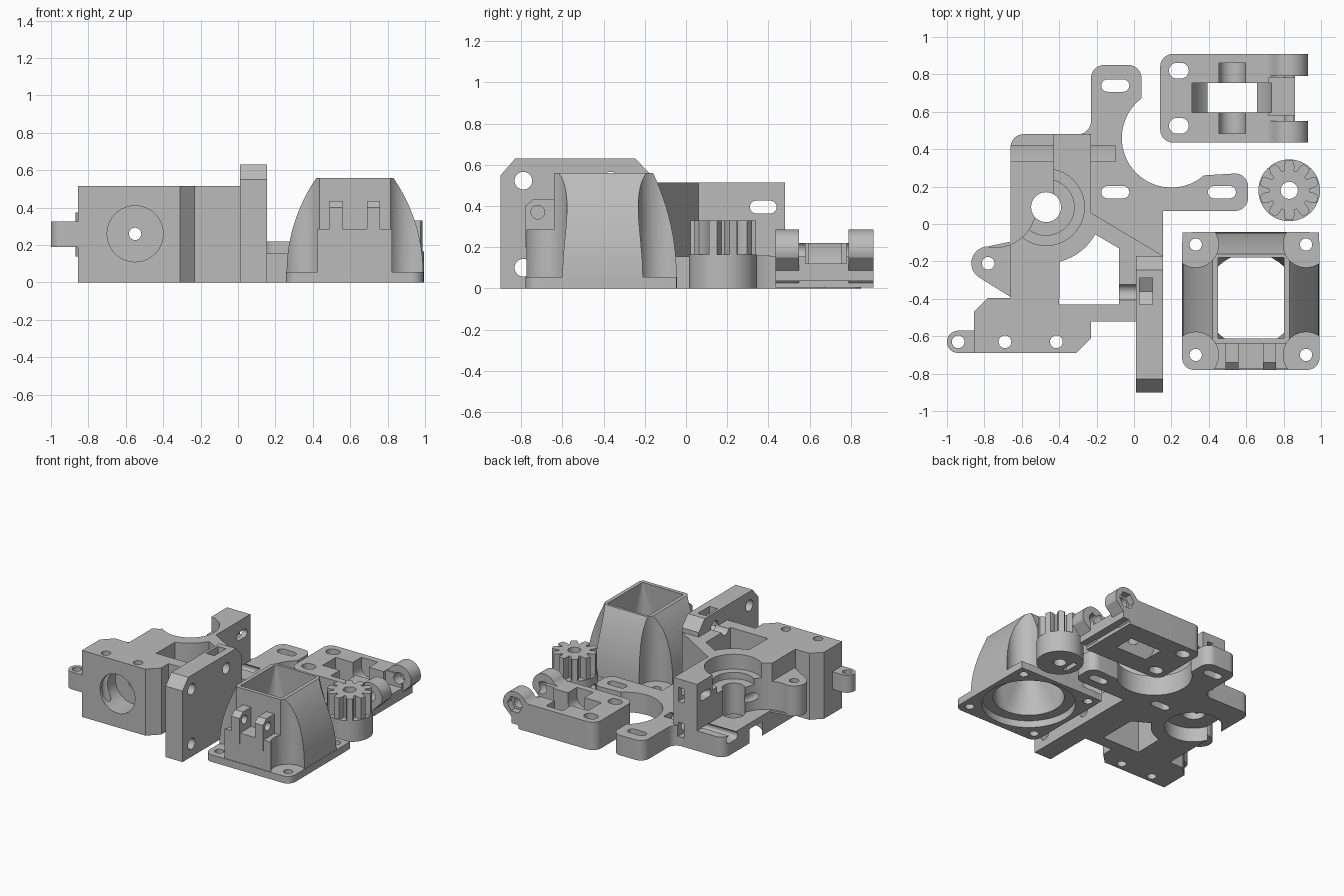
import bpy, bmesh
from math import cos, sin, pi, radians
from mathutils import Vector

cube = bpy.data.objects.get("Cube")
if cube:
    bpy.data.objects.remove(cube, do_unlink=True)

grey = bpy.data.materials.new("plain grey")
grey.use_nodes = True
grey.diffuse_color = (0.5, 0.5, 0.5, 1)
grey.node_tree.nodes["Principled BSDF"].inputs["Base Color"].default_value = (0.5, 0.5, 0.5, 1)


def arc(cx, cy, r, a0, a1, n=12):
    """Points of an arc, angles in degrees."""
    return [(cx + r * cos(radians(a0 + (a1 - a0) * i / n)),
             cy + r * sin(radians(a0 + (a1 - a0) * i / n))) for i in range(n + 1)]


def disc(cx, cy, r, n=40, turn=0):
    return arc(cx, cy, r, turn, turn + 360, n)[:-1]


def rect(a0, b0, a1, b1):
    return [(a0, b0), (a1, b0), (a1, b1), (a0, b1)]


def rounded(a0, b0, a1, b1, r):
    return (arc(a1 - r, b0 + r, r, -90, 0) + arc(a1 - r, b1 - r, r, 0, 90)
            + arc(a0 + r, b1 - r, r, 90, 180) + arc(a0 + r, b0 + r, r, 180, 270))


def slot(cx, cy, half, r):
    return (arc(cx + half - r, cy, r, -90, 90) + arc(cx - half + r, cy, r, 90, 270))


def finish(bm, name):
    bmesh.ops.remove_doubles(bm, verts=bm.verts, dist=1e-5)
    bmesh.ops.recalc_face_normals(bm, faces=bm.faces)
    mesh = bpy.data.meshes.new(name)
    bm.to_mesh(mesh)
    bm.free()
    ob = bpy.data.objects.new(name, mesh)
    bpy.context.scene.collection.objects.link(ob)
    mesh.materials.append(grey)
    return ob


def prism(points, lo, hi, axis="z", name="tool"):
    """Extrude an outline along an axis: z uses (x, y), y uses (x, z), x uses (y, z)."""
    place = {"z": lambda a, b, c: (a, b, c), "y": lambda a, b, c: (a, c, b),
             "x": lambda a, b, c: (c, a, b)}[axis]
    bm = bmesh.new()
    ends = [[bm.verts.new(place(a, b, c)) for a, b in points] for c in (lo, hi)]
    for end in ends:
        bm.faces.new(end)
    for i in range(len(points)):
        j = (i + 1) % len(points)
        bm.faces.new((ends[0][i], ends[0][j], ends[1][j], ends[1][i]))
    return finish(bm, name)


def hull(low, z0, high, z1):
    bm = bmesh.new()
    verts = [bm.verts.new((x, y, z)) for pts, z in ((low, z0), (high, z1)) for x, y in pts]
    bmesh.ops.convex_hull(bm, input=verts)
    return finish(bm, "tool")


def combine(ob, tool, op="DIFFERENCE"):
    mod = ob.modifiers.new(op, "BOOLEAN")
    mod.operation, mod.solver, mod.object = op, "EXACT", tool
    bpy.context.view_layer.objects.active = ob
    bpy.ops.object.modifier_apply(modifier=mod.name)
    bpy.data.objects.remove(tool, do_unlink=True)


def add(ob, *args):
    combine(ob, prism(*args), "UNION")


def cut(ob, *args):
    combine(ob, prism(*args))


def smooth(ob):
    bpy.ops.object.select_all(action="DESELECT")
    ob.select_set(True)
    bpy.context.view_layer.objects.active = ob
    bpy.ops.object.shade_smooth_by_angle(angle=radians(28))


# Drive housing: tall block
BX, BY = -0.47, 0.09
body = prism([(-.23, .48), (-.23, .06), (.155, -.17), (.155, -.25), (.08, -.3), (.08, -.52),
              (-.23, -.52), (-.23, -.61), (-.31, -.69), (-.855, -.69), (-.855, -.47),
              (-.78, -.395), (-.66, -.395)] + arc(-.59, .41, .07, 180, 90),
             0, .515, "z", "drive_housing")
# Motor plate
motor = ([(-.35, .1), (-.35, .48)] + arc(-.3, .55, .07, -90, 0) + arc(-.16, .78, .07, 180, 90)
         + arc(-.03, .78, .07, 90, 0) + arc(.2, .46, .265, 127, 311, 40)
         + arc(.54, .2, .07, 90, 0) + arc(.54, .14, .07, 0, -90)
         + [(.155, .07), (.155, -.2), (-.1, -.2)])
add(body, motor, 0, .155)
# Carriage plate and side lugs
add(body, [(-.9, 0), (-.17, 0), (-.17, .55), (-.245, .63), (-.83, .63), (-.9, .55)], .01, .155, "x")
add(body, arc(-.94, -.63, .06, 90, 270) + [(-.8, -.69), (-.8, -.57)], .19, .325)
add(body, arc(-.78, -.21, .09, 90, 235) + [(-.66, -.39), (-.5, -.3), (-.5, -.1), (-.64, -.09)],
    .14, .375)
# Idler clearance, window and bearing seats
cut(body, rect(-.9, BY, -.43, .6), .155, .6)
cut(body, disc(-.74, .09, .215), .155, .6)
cut(body, arc(BX, BY, .3, -76, -29) + [(-.08, -.13), (-.08, -.43), (-.4, -.43)], -.1, .6)
for r, lo, hi in ((.205, .4, .6), (.15, .35, .45), (.205, -.1, .11), (.08, -.1, .6)):
    cut(body, disc(BX, BY, r), lo, hi)
# Vertical screw holes and motor slots
for x, y in ((-.94, -.63), (-.69, -.63), (-.415, -.63), (-.78, -.21)):
    cut(body, disc(x, y, .034, 24), -.1, .6)
for x, y in ((-.1, .74), (-.1, .17), (.47, .17)):
    cut(body, slot(x, y, .075, .033), -.1, .2)
# Filament inlet
cut(body, disc(-.55, .26, .15), -.8, -.5, "y")
cut(body, disc(-.55, .26, .033, 24), -.6, .2, "y")
# Idler screw slots with nut pockets
for z in (.125, .395):
    cut(body, slot(.375, z, .065, .031), -.8, -.1, "x")
    cut(body, rect(-.32, z - .055, -.27, z + .055), .33, .6, "y")
# Carriage screws and nut pocket
for y in (-.79, -.365):
    for z in (.1, .523):
        cut(body, disc(y, z, .043, 24), -.1 if z > .3 else 0, .3, "x")
cut(body, [(-.43, .7), (-.43, .49), (-.36, .45), (-.29, .49), (-.29, .7)], .03, .1, "x")
smooth(body)

# Fan duct: shell from two crossed profiles
CX, CY = .625, -.405
duct = prism([(.99, 0)] + arc(.99 - .893, .05, .893, 0, 34.8)
             + [(2 * CX - x, z) for x, z in reversed(arc(.99 - .893, .05, .893, 0, 34.8))]
             + [(.26, 0)], -.64, 0, "y", "fan_duct")
combine(duct, prism([(-.7, -.1), (-.045, -.1)] + arc(-.045 - 1.19, .05, 1.19, 0, 25.4)
                    + [(-.7, .56)], 0, 1.2, "x"), "INTERSECT")
add(duct, rect(.42, -.775, .83, -.6), .01, .285)
for x in (.33, .92):
    for y in (-.11, -.7):
        cut(duct, disc(x, y, .122), .055, .7)
add(duct, rounded(.257, -.78, .992, -.043, .065), 0, .055)
# Hinge tabs
for x in (.525, .725):
    add(duct, [(-.78, .2), (-.6, .2), (-.6, .435), (-.74, .435), (-.78, .4)], x - .035, x + .035, "x")
cut(duct, disc(-.72, .37, .033, 24), .45, .8, "x")
# Air passage from round inlet to square outlet
combine(duct, hull(disc(CX, CY, .25), .05, rect(.45, -.61, .8, -.18), .57))
cut(duct, disc(CX, CY, .33), -.1, .054)
for x in (.33, .92):
    for y in (-.11, -.7):
        cut(duct, disc(x, y, .033, 24), -.1, .2)
smooth(duct)

# Pinion gear: round hub with teeth above
GX, GY, TEETH = .83, .18, 10
gear = prism(disc(GX, GY, .165, 48), 0, .165, "z", "pinion_gear")
teeth = []
for i in range(TEETH):
    for da, r in ((-14, .108), (-12, .135), (-7, .16), (7, .16), (12, .135), (14, .108)):
        a = radians(i * 360 / TEETH + da + 18)
        teeth.append((GX + r * cos(a), GY + r * sin(a)))
add(gear, teeth, .15, .33)
cut(gear, disc(GX, GY, .046, 24), -.1, .4)
cut(gear, rect(GX - .11, GY - .06, GX - .075, GY + .06), -.1, .12)
cut(gear, disc(GY, .08, .03, 20), .6, GX, "x")
smooth(gear)

# Idler arm
idler = prism(arc(.21, .505, .07, 180, 270) + [(.86, .435), (.86, .91)]
              + arc(.21, .84, .07, 90, 180), .005, .22, "z", "idler_arm")
cut(idler, rect(.8, .3, 1, 1), -.1, .035)
# Hinge ears
cut(idler, rect(.72, .58, 1, .78), .12, .3)
for y0, y1 in ((.435, .55), (.79, .91)):
    add(idler, [(.7, .005), (.78, .005)] + arc(.83, .185, .1, -20, 150, 24) + [(.7, .21)],
        y0, y1, "y")
cut(idler, disc(.83, .185, .042, 24), .3, 1, "y")
cut(idler, disc(.83, .185, .065, 6), .86, 1, "y")
# Bearing pocket, axle groove and screw slots
cut(idler, disc(.525, .18, .22, 48), .595, .755, "y")
cut(idler, arc(.525, .15, .07, 180, 360) + [(.595, .4), (.455, .4)], .485, .86, "y")
for y in (.525, .82):
    cut(idler, slot(.24, y, .053, .042), -.1, .4)
smooth(idler)
